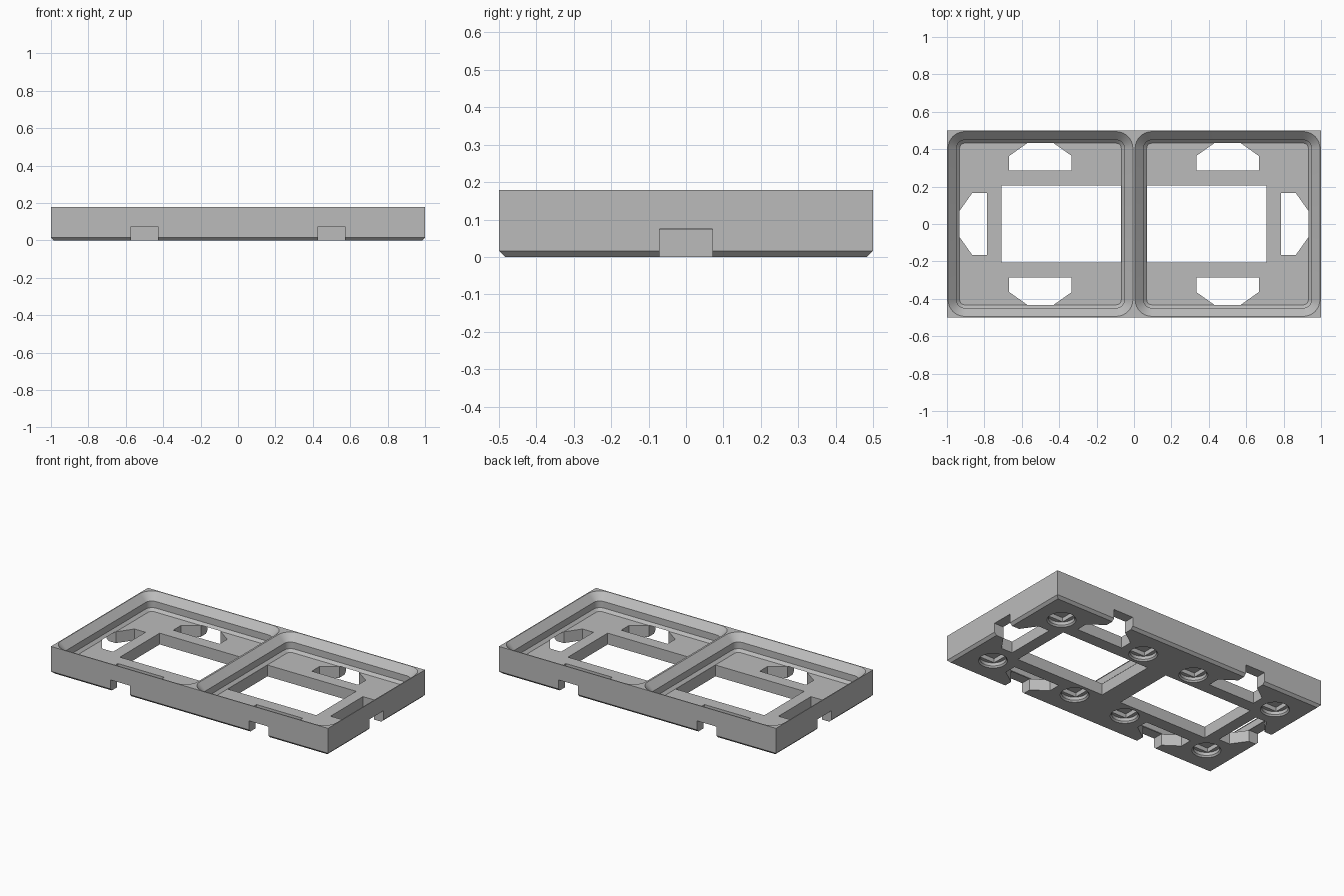
import bpy, bmesh, math
from mathutils import Matrix

HEIGHT, FLOOR, NOTCH_TOP = 0.1786, 0.0738, 0.075
CELLS = (-0.5, 0.5)

if "Cube" in bpy.data.objects:
    bpy.data.objects.remove(bpy.data.objects["Cube"], do_unlink=True)

gray = bpy.data.materials.new("light gray plastic")
gray.use_nodes = True
gray.diffuse_color = (0.5, 0.5, 0.5, 1)
gray.node_tree.nodes["Principled BSDF"].inputs["Base Color"].default_value = gray.diffuse_color


def rounded(hx, hy, r=0, seg=0):
    """Rectangle outline, counter-clockwise, with optional round corners."""
    pts = []
    for i, (sx, sy) in enumerate(((1, 1), (-1, 1), (-1, -1), (1, -1))):
        for k in range(seg + 1):
            a = math.pi / 2 * (i + (k / seg if seg else 0))
            pts.append((sx * (hx - r) + r * math.cos(a) * bool(seg),
                        sy * (hy - r) + r * math.sin(a) * bool(seg)))
    return pts


def loft(bm, layers, matrix=Matrix()):
    """Closed solid through (outline, z) layers from bottom to top."""
    rings = [[bm.verts.new(matrix @ Matrix.Translation((x, y, z)).translation) for x, y in pts]
             for pts, z in layers]
    bm.faces.new(rings[0][::-1])
    bm.faces.new(rings[-1])
    for low, high in zip(rings, rings[1:]):
        for i in range(len(low)):
            j = (i + 1) % len(low)
            bm.faces.new((low[i], low[j], high[j], high[i]))


def make(name, bm):
    bmesh.ops.recalc_face_normals(bm, faces=bm.faces)
    mesh = bpy.data.meshes.new(name)
    bm.to_mesh(mesh)
    bm.free()
    mesh.materials.append(gray)
    obj = bpy.data.objects.new(name, mesh)
    bpy.context.collection.objects.link(obj)
    return obj


# Solid block with a chamfered lower edge
bm = bmesh.new()
loft(bm, [(rounded(0.984, 0.484), 0), (rounded(1, 0.5), 0.016), (rounded(1, 0.5), HEIGHT)])
plate = make("double_tray_baseplate", bm)

# Stepped pockets, one for each cell
pockets = bmesh.new()
steps = ((0.068, FLOOR), (0.051, FLOOR + 0.017), (0.051, FLOOR + 0.06),
         (0.006, HEIGHT), (0.006, HEIGHT + 0.1))
for x in CELLS:
    loft(pockets, [(rounded(0.5 - d, 0.5 - d, 0.095 - d, 8), z) for d, z in steps],
         Matrix.Translation((x, 0, 0)))

# Central windows and the clip slots along the outer edges
slots = bmesh.new()
half = [(-0.05, 0.071), (0.068, 0.071), (0.136, 0.167), (0.215, 0.167)]
clip = [(d, -w) for d, w in half] + [(d, w) for d, w in reversed(half)]
for x in CELLS:
    side = math.copysign(1, x)
    loft(slots, [(rounded(0.32, 0.205), -0.1), (rounded(0.32, 0.205), NOTCH_TOP)],
         Matrix.Translation((side * 0.389, 0, 0)))
    edges = ((x, -0.5, 90), (x, 0.5, -90), (side, 0, 180 if side > 0 else 0))
    for ex, ey, turn in edges:
        loft(slots, [(clip, -0.1), (clip, NOTCH_TOP)],
             Matrix.Translation((ex, ey, 0)) @ Matrix.Rotation(math.radians(turn), 4, "Z"))

# Blind round sockets underneath, each with a square recess above
rounds, squares = bmesh.new(), bmesh.new()
for x in CELLS:
    for dx in (-0.31, 0.31):
        for y in (-0.31, 0.31):
            place = Matrix.Translation((x + dx, y, 0))
            loft(rounds, [(rounded(r, r, r * 0.999, 8), z)
                          for r, z in ((0.085, -0.05), (0.085, 0), (0.077, 0.01), (0.077, 0.03))], place)
            loft(squares, [(rounded(0.053, 0.053), -0.05), (rounded(0.053, 0.053), 0.057)], place)

# Cut everything out of the block
cutters = [make(n, b) for n, b in (("pocket_cutter", pockets), ("slot_cutter", slots),
                                   ("socket_cutter", rounds), ("recess_cutter", squares))]
for cutter in cutters:
    cutter.hide_render = True
    mod = plate.modifiers.new(cutter.name, "BOOLEAN")
    mod.operation, mod.solver, mod.object = "DIFFERENCE", "EXACT", cutter

bpy.context.view_layer.update()
result = bpy.data.meshes.new_from_object(plate.evaluated_get(bpy.context.evaluated_depsgraph_get()))
plate.modifiers.clear()
plate.data = result
for cutter in cutters:
    bpy.data.objects.remove(cutter, do_unlink=True)

# Smooth the round corners, keep the edges crisp
bpy.ops.object.select_all(action="DESELECT")
plate.select_set(True)
bpy.context.view_layer.objects.active = plate
bpy.ops.object.shade_smooth_by_angle(angle=math.radians(30))
